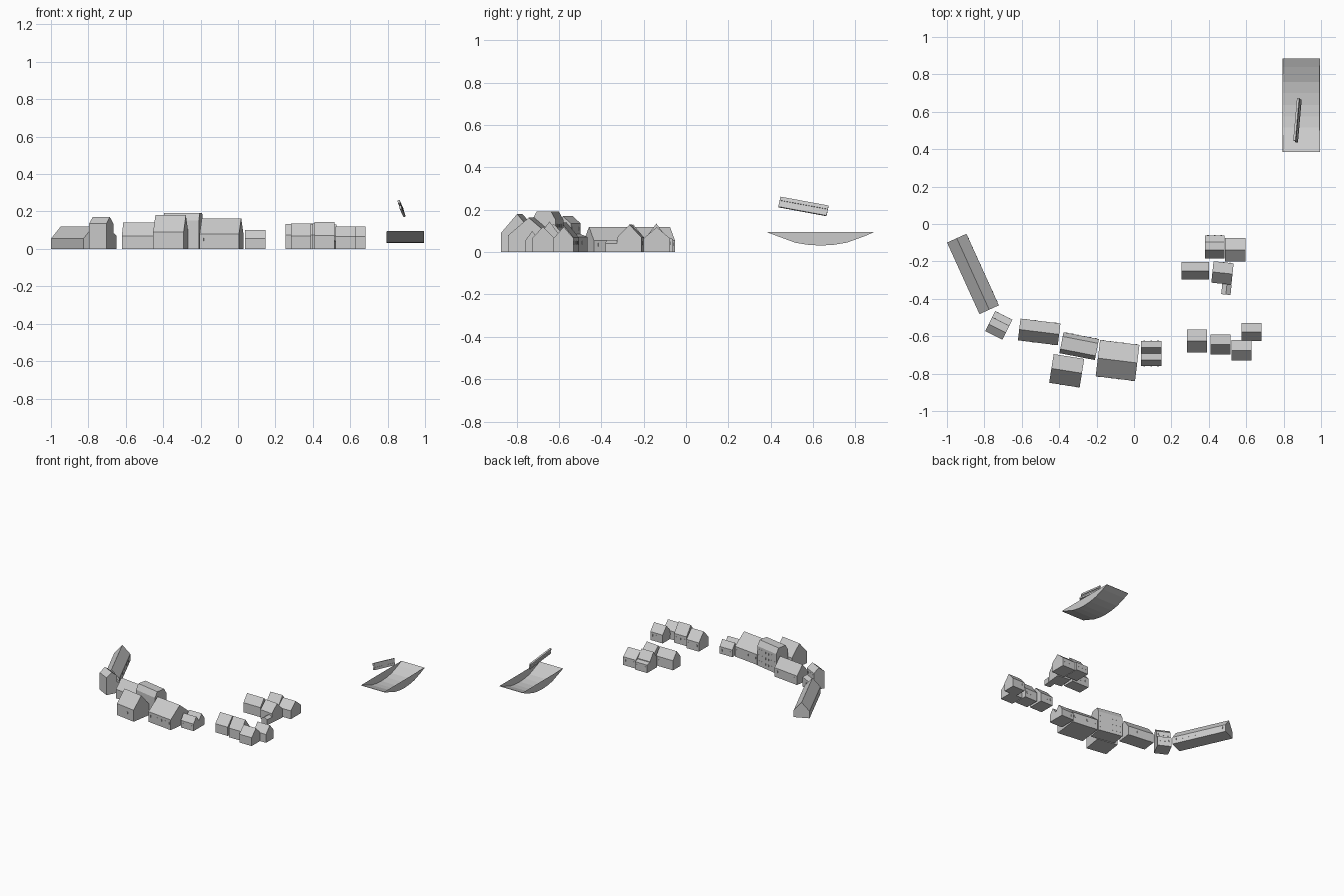
import bpy, bmesh, math
from mathutils import Matrix, Vector

if "Cube" in bpy.data.objects:
    bpy.data.objects.remove(bpy.data.objects["Cube"])


def make_object(name, bm):
    bmesh.ops.recalc_face_normals(bm, faces=bm.faces)
    me = bpy.data.meshes.new(name)
    bm.to_mesh(me)
    bm.free()
    ob = bpy.data.objects.new(name, me)
    bpy.context.collection.objects.link(ob)
    return ob


def add_prism(bm, profile, length):
    """Extrude a (y, z) profile along x, centred."""
    rings = [[bm.verts.new((s * length / 2, y, z)) for y, z in profile] for s in (-1, 1)]
    n = len(profile)
    for r in rings:
        bm.faces.new(r)
    for i in range(n):
        j = (i + 1) % n
        bm.faces.new((rings[0][i], rings[0][j], rings[1][j], rings[1][i]))


def add_box(bm, c, s):
    m = Matrix.Translation(c) @ Matrix.Diagonal((*s, 1))
    bmesh.ops.create_cube(bm, size=1, matrix=m)


def house(name, x, y, length, width, angle, profile, south=(), north=(), count=4):
    """Prism building; south / north list the window row heights."""
    bm = bmesh.new()
    add_prism(bm, profile, length)
    for side, rows in ((-1, south), (1, north)):
        for z in rows:
            for i in range(count):
                px = length * ((i + 0.5) / count - 0.5)
                add_box(bm, (px, side * width / 2, z), (0.009, 0.003, 0.016))
    ob = make_object(name, bm)
    ob.location = (x, y, 0)
    ob.rotation_euler.z = math.radians(angle)
    return ob


def gable(w, eave, ridge):
    h = w / 2
    return [(-h, 0), (h, 0), (h, eave), (0, ridge), (-h, eave)]


def gable_house(name, x, y, length, width, angle, eave, ridge, **kw):
    return house(name, x, y, length, width, angle, gable(width, eave, ridge), **kw)


# Western row of large buildings
gable_house("long_barn", -0.861, -0.267, 0.42, 0.114, -65.6, 0.055, 0.12,
            north=(0.035,), count=8)
gable_house("tower_house", -0.731, -0.558, 0.103, 0.084, -27, 0.135, 0.17,
            north=(0.11,), count=3)
house("tower_lean_to", -0.704, -0.505, 0.103, 0.036, -27,
      [(-0.018, 0), (0.018, 0), (0.018, 0.072), (-0.018, 0.085)], north=(0.045,), count=3)
gable_house("west_hall", -0.507, -0.577, 0.215, 0.117, -7, 0.07, 0.14,
            south=(0.045,), north=(0.045,), count=4)
house("mansard_hall", -0.293, -0.653, 0.193, 0.115, -11,
      [(-0.057, 0), (0.057, 0), (0.057, 0.152), (0.034, 0.193), (-0.034, 0.193), (-0.057, 0.152)],
      north=(0.035, 0.08, 0.125), count=6)
gable_house("south_hall", -0.36, -0.785, 0.165, 0.155, -9, 0.09, 0.18,
            south=(0.05,), count=4)
gable_house("main_hall", -0.088, -0.73, 0.212, 0.195, -7, 0.08, 0.163,
            south=(0.05,), north=(0.05,), count=6)

# Small annex with twin gables
for i, y in enumerate((-0.659, -0.726)):
    gable_house(f"twin_annex_{i + 1}", 0.092, y, 0.11, 0.067, 0, 0.055, 0.1,
                south=(0.03,) if i else (), north=() if i else (0.03,), count=3)

# Eastern cottages: name, x, y, length, width, angle, eave, ridge
cottages = [
    ("north_cottage_a", 0.431, -0.14, 0.105, 0.09, 0, 0.075, 0.135),
    ("north_cottage_b", 0.542, -0.138, 0.11, 0.125, 0, 0.065, 0.118),
    ("north_cottage_c", 0.328, -0.25, 0.147, 0.093, 0, 0.075, 0.132),
    ("north_cottage_d", 0.473, -0.262, 0.108, 0.115, -6, 0.07, 0.13),
    ("south_cottage_a", 0.338, -0.626, 0.107, 0.122, 0, 0.068, 0.135),
    ("south_cottage_b", 0.463, -0.645, 0.107, 0.108, 0, 0.072, 0.145),
    ("south_cottage_c", 0.575, -0.675, 0.107, 0.107, 0, 0.065, 0.12),
    ("south_cottage_d", 0.627, -0.578, 0.107, 0.095, 0, 0.065, 0.12),
]
for c in cottages:
    gable_house(*c, north=(0.042,), count=3)
house("cottage_lean_to", 0.431, -0.078, 0.105, 0.035, 0,
      [(-0.0175, 0), (0.0175, 0), (0.0175, 0.062), (-0.0175, 0.07)], north=(0.038,), count=3)
gable_house("cottage_porch", 0.494, -0.35, 0.055, 0.05, 84, 0.042, 0.057)

# Open curved trough: segmented floor with closed lens-shaped sides
arc = [(0.385, 0.093), (0.515, 0.045), (0.575, 0.035), (0.635, 0.031),
       (0.70, 0.035), (0.76, 0.045), (0.84, 0.074), (0.885, 0.093)]
x0, x1 = 0.795, 0.995
bm = bmesh.new()
rows = [[bm.verts.new((x, y, z)) for y, z in arc] for x in (x0, x1)]
for i in range(len(arc) - 1):
    bm.faces.new((rows[0][i], rows[0][i + 1], rows[1][i + 1], rows[1][i]))
for r in rows:
    bm.faces.new(r)
trough = make_object("curved_trough", bm)
wall = trough.modifiers.new("wall", "SOLIDIFY")
wall.thickness = 0.003

# Floating beam with two flanges and a thin web, tilted over the trough
bm = bmesh.new()
for z in (-0.016, 0.016):
    add_box(bm, (0, 0, z), (0.012, 0.232, 0.018))
add_box(bm, (0, 0, 0), (0.004, 0.232, 0.02))
beam = make_object("tilted_beam", bm)
axis = Vector((0.02, 0.228, -0.042)).normalized()
up = Vector((-0.3, 0, 1))
up = (up - axis * up.dot(axis)).normalized()
side = axis.cross(up)
beam.matrix_world = Matrix.Translation((0.874, 0.555, 0.216)) @ Matrix((side, axis, up)).transposed().to_4x4()
